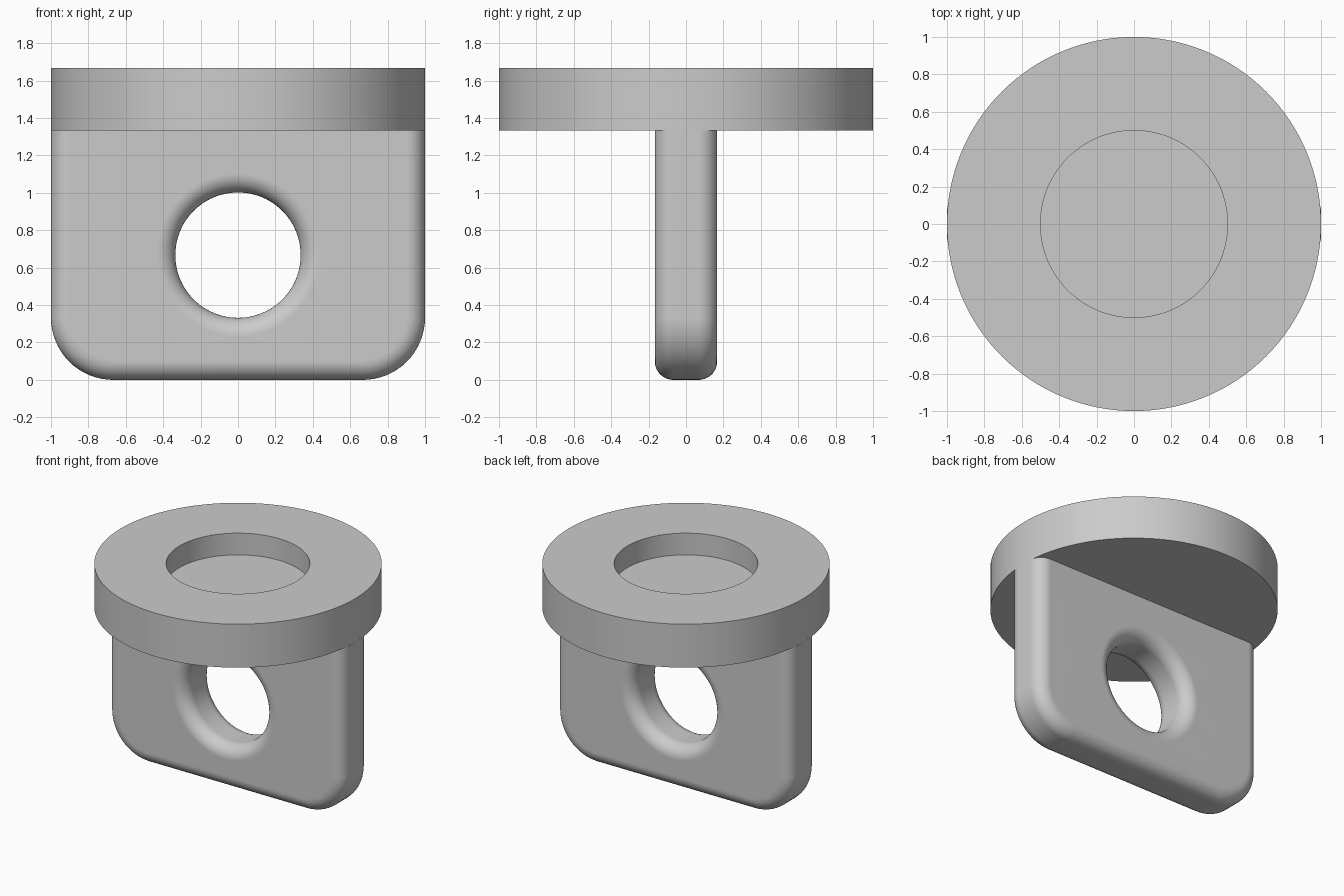
import bpy, bmesh
from math import sin, cos, pi, radians

if "Cube" in bpy.data.objects:
    bpy.data.objects.remove(bpy.data.objects["Cube"], do_unlink=True)

HALF, TOP, DISC_BASE = 1.0, 1.667, 1.333   # half width, overall height, disc underside
THICK, FILLET = 0.167, 0.1                 # half thickness of the lug, edge rounding
CORNER, HOLE, HOLE_Z = 0.333, 0.335, 0.667
STEPS = 10

grey = bpy.data.materials.new("light grey")
grey.use_nodes = True
grey.diffuse_color = (0.6, 0.6, 0.6, 1)
grey.node_tree.nodes["Principled BSDF"].inputs["Base Color"].default_value = (0.6, 0.6, 0.6, 1)


def finish(bm, name):
    """Turn a bmesh into a smooth-shaded object with clean flat faces."""
    bmesh.ops.recalc_face_normals(bm, faces=bm.faces[:])
    mesh = bpy.data.meshes.new(name)
    bm.to_mesh(mesh)
    bm.free()
    mesh.materials.append(grey)
    obj = bpy.data.objects.new(name, mesh)
    bpy.context.collection.objects.link(obj)
    bpy.ops.object.select_all(action='DESELECT')
    obj.select_set(True)
    bpy.context.view_layer.objects.active = obj
    bpy.ops.object.shade_smooth_by_angle(angle=radians(30))
    normals = obj.modifiers.new("even normals", 'WEIGHTED_NORMAL')
    normals.keep_sharp = True
    return obj


def outline(inset):
    """Lug outline in x and z: square at the top, rounded bottom corners."""
    w, r, c = HALF - inset, CORNER - inset, HALF - CORNER
    arc = [(c + r * cos(a), CORNER - r * sin(a))
           for a in (i * pi / 2 / 16 for i in range(17))]
    right = [(w, DISC_BASE)] + arc
    return right + [(-x, z) for x, z in reversed(right)]


def circle(inset):
    """Through-hole outline, widening with the inset."""
    r = HOLE + inset
    return [(r * cos(i * pi / 48), HOLE_Z + r * sin(i * pi / 48)) for i in range(96)]


def wall(bm, shape):
    """Skin a wall with rounded front and back edges; return its end edges."""
    quarter = [i * pi / 2 / STEPS for i in range(STEPS + 1)]
    front = [(FILLET * (1 - sin(a)), -THICK + FILLET * (1 - cos(a))) for a in quarter]
    sections = front + [(d, -y) for d, y in reversed(front)]
    rings = [[bm.verts.new((x, y, z)) for x, z in shape(d)] for d, y in sections]
    for a, b in zip(rings, rings[1:]):
        for i in range(len(a)):
            j = (i + 1) % len(a)
            bm.faces.new((a[i], a[j], b[j], b[i]))
    return [[bm.edges.get((r[i - 1], r[i])) for i in range(len(r))]
            for r in (rings[0], rings[-1])]


# Hanging lug with rounded edges and a through-hole
bm = bmesh.new()
outer, inner = wall(bm, outline), wall(bm, circle)
for side in range(2):
    bmesh.ops.triangle_fill(bm, edges=outer[side] + inner[side], use_beauty=True,
                            normal=(0, 2 * side - 1, 0))
finish(bm, "lug_plate")

# Round disc with a shallow recess in its top
bm = bmesh.new()
profile = [(0, 1.5), (0.5, 1.5), (0.5, TOP), (HALF, TOP), (HALF, DISC_BASE), (0, DISC_BASE)]
points = [bm.verts.new((r, 0, z)) for r, z in profile]
edges = [bm.edges.new(pair) for pair in zip(points, points[1:])]
bmesh.ops.spin(bm, geom=points + edges, cent=(0, 0, 0), axis=(0, 0, 1),
               angle=2 * pi, steps=128)
bmesh.ops.remove_doubles(bm, verts=bm.verts[:], dist=0.0001)
finish(bm, "top_disc")
